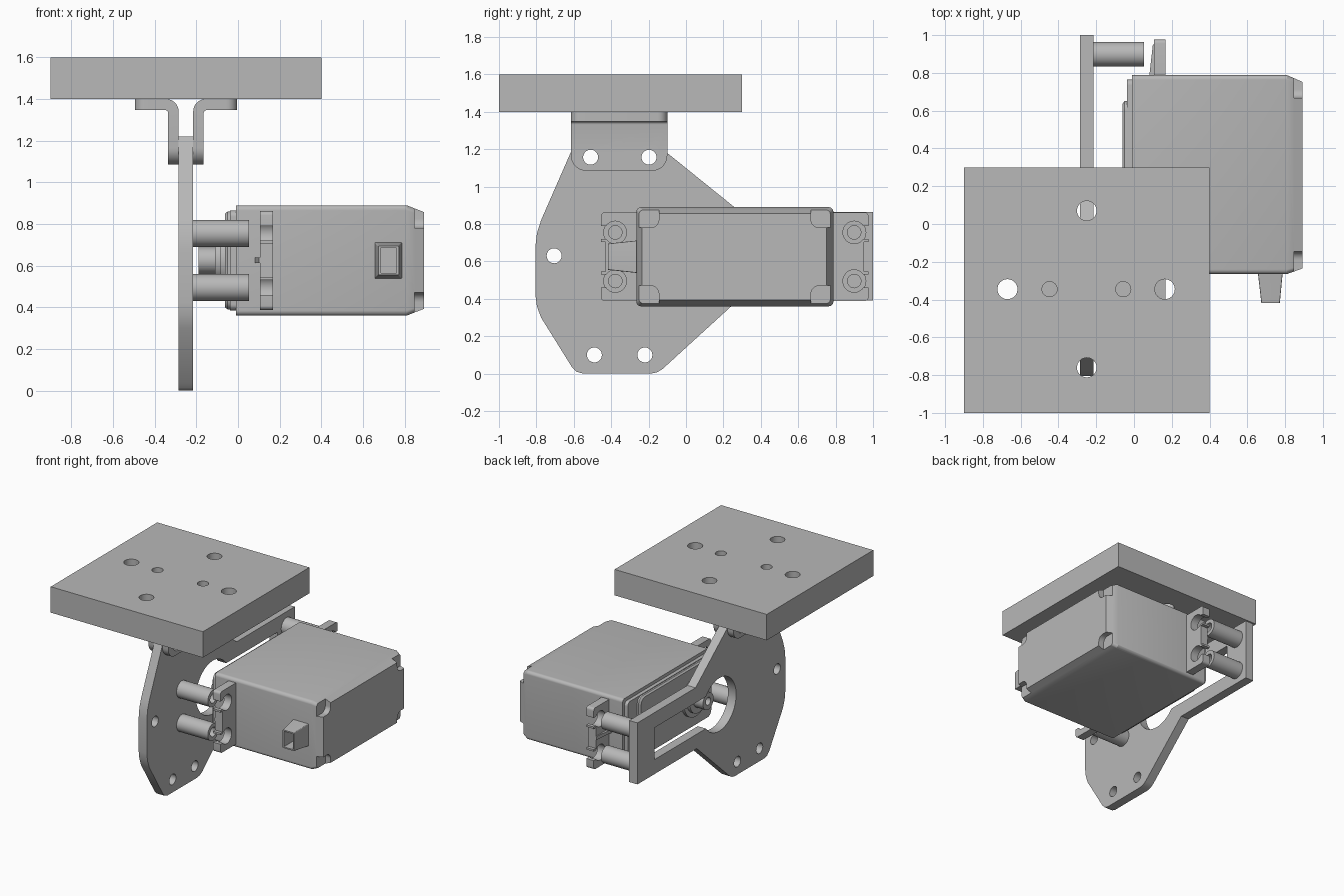
import bpy, bmesh
from math import sin, cos, pi, radians
from mathutils import Matrix

if "Cube" in bpy.data.objects:
    bpy.data.objects.remove(bpy.data.objects["Cube"])

GREY = bpy.data.materials.new("plain grey")
GREY.use_nodes = True
GREY.diffuse_color = (0.48, 0.48, 0.48, 1)
GREY.node_tree.nodes["Principled BSDF"].inputs["Base Color"].default_value = (0.48, 0.48, 0.48, 1)

# Place a point (u, v) at position p along an axis
PLACE = {"x": lambda u, v, p: (p, u, v),
         "y": lambda u, v, p: (u, p, v),
         "z": lambda u, v, p: (u, v, p)}
MID = 0.625  # height of the motor axis


def arc(cu, cv, r, start, end, n=12):
    angles = [radians(start + (end - start) * i / n) for i in range(n + 1)]
    return [(cu + r * cos(a), cv + r * sin(a)) for a in angles]


def circle(cu, cv, r):
    return arc(cu, cv, r, 0, 360, 32)[:-1]


def rounded(u0, u1, v0, v1, r, n=8):
    return (arc(u1 - r, v1 - r, r, 0, 90, n) + arc(u0 + r, v1 - r, r, 90, 180, n)
            + arc(u0 + r, v0 + r, r, 180, 270, n) + arc(u1 - r, v0 + r, r, 270, 360, n))


def finish(name, bm):
    bmesh.ops.remove_doubles(bm, verts=bm.verts, dist=0.0002)
    bmesh.ops.recalc_face_normals(bm, faces=bm.faces)
    mesh = bpy.data.meshes.new(name)
    bm.to_mesh(mesh)
    bm.free()
    mesh.materials.append(GREY)
    obj = bpy.data.objects.new(name, mesh)
    bpy.context.collection.objects.link(obj)
    return obj


def loft(name, axis, sections):
    """Bridge equal outlines given as (position, outline) and cap both ends."""
    bm = bmesh.new()
    rings = [[bm.verts.new(PLACE[axis](u, v, p)) for u, v in pts] for p, pts in sections]
    for a, b in zip(rings, rings[1:]):
        for i in range(len(a)):
            j = (i + 1) % len(a)
            bm.faces.new((a[i], a[j], b[j], b[i]))
    bm.faces.new(rings[0])
    bm.faces.new(rings[-1])
    return finish(name, bm)


def slab(name, axis, p0, p1, loops):
    """Flat plate: first loop is the outline, the others are openings."""
    curve = bpy.data.curves.new(name, "CURVE")
    curve.dimensions, curve.fill_mode = "2D", "BOTH"
    curve.extrude = (p1 - p0) / 2
    for pts in loops:
        spline = curve.splines.new("POLY")
        spline.points.add(len(pts) - 1)
        for point, (u, v) in zip(spline.points, pts):
            point.co = (u, v, 0, 1)
        spline.use_cyclic_u = True
    temp = bpy.data.objects.new(name, curve)
    mesh = temp.to_mesh()
    bm = bmesh.new()
    bm.from_mesh(mesh)
    temp.to_mesh_clear()
    bpy.data.objects.remove(temp)
    bpy.data.curves.remove(curve)
    for v in bm.verts:
        v.co = PLACE[axis](v.co.x, v.co.y, v.co.z + (p0 + p1) / 2)
    return finish(name, bm)


def cut(obj, cutters):
    for c in cutters:
        mod = obj.modifiers.new("cut", "BOOLEAN")
        mod.operation, mod.solver, mod.object = "DIFFERENCE", "EXACT", c
    bpy.context.view_layer.update()
    graph = bpy.context.evaluated_depsgraph_get()
    mesh = bpy.data.meshes.new_from_object(obj.evaluated_get(graph))
    obj.modifiers.clear()
    obj.data = mesh
    for c in cutters:
        bpy.data.objects.remove(c)


def round_edges(obj, test, radius):
    bm = bmesh.new()
    bm.from_mesh(obj.data)
    edges = [e for e in bm.edges if test(e.verts[0].co, e.verts[1].co)]
    bmesh.ops.bevel(bm, geom=edges, offset=radius, segments=8, profile=0.5, affect="EDGES")
    bm.to_mesh(obj.data)
    bm.free()


# Top mounting plate with six holes
slab("top_plate", "z", 1.4, 1.6,
     [[(-0.9, -1), (0.4, -1), (0.4, 0.3), (-0.9, 0.3)],
      circle(-0.25, 0.07, 0.052), circle(-0.25, -0.76, 0.052),
      circle(-0.67, -0.345, 0.053), circle(0.163, -0.345, 0.053),
      circle(-0.447, -0.345, 0.04), circle(-0.057, -0.345, 0.04)])

# Side plate with rounded nose, arm, and keyhole opening for the motor
outline = [(-0.60, 1.22), (-0.775, 0.82), (-0.797, 0.75), (-0.805, 0.68), (-0.805, 0.42),
           (-0.797, 0.36), (-0.775, 0.30), (-0.61, 0.035), (-0.585, 0.01), (-0.55, 0),
           (-0.19, 0), (-0.155, 0.007), (-0.125, 0.025), (0.275, 0.39), (1, 0.39),
           (1, 0.865), (0.29, 0.865), (-0.15, 1.22)]
keyhole = arc(0, MID, 0.205, 37, 323, 32) + [(0.79, MID - 0.123), (0.79, MID + 0.123)]
slab("side_plate", "x", -0.285, -0.215,
     [outline, keyhole, circle(-0.705, 0.63, 0.04)]
     + [circle(y, 0.1, 0.04) for y in (-0.49, -0.22)]
     + [circle(y, 1.157, 0.04) for y in (-0.51, -0.198)])

# Pair of bent angle brackets clamping the side plate
for name, s in (("right_bracket", -1), ("left_bracket", 1)):
    profile = ([(0.035, 1.085)] + arc(0.095, 1.34, 0.06, 180, 90, 8)
               + [(0.245, 1.4), (0.245, 1.347)]
               + arc(0.1, 1.332, 0.015, 90, 180, 4) + [(0.085, 1.085)])
    pts = [(-0.25 + s * d, z) for d, z in profile]
    bracket = loft(name, "y", [(-0.615, pts), (-0.1, pts)])
    tip = -0.25 + s * 0.245
    round_edges(bracket, lambda a, b: max(a.z, b.z) < 1.09 and abs(a.y - b.y) < 0.01, 0.08)
    round_edges(bracket, lambda a, b: abs(a.x - tip) + abs(b.x - tip) < 0.001
                and abs(a.y - b.y) < 0.01, 0.05)
    cut(bracket, [loft("drill", "x", [(-0.6, circle(y, 1.157, 0.04)), (0.1, circle(y, 1.157, 0.04))])
                  for y in (-0.51, -0.198)])

# Motor case with tapered end and four corner pockets
case = rounded(-0.265, 0.788, 0.36, 0.89, 0.025)
case_end = rounded(-0.235, 0.752, 0.393, 0.857, 0.02)
body = loft("motor_case", "x", [(-0.01, case), (0.81, case), (0.893, case_end)])
pockets = []
for y0, y1 in ((-0.5, -0.145), (0.668, 1.0)):
    for z0, z1 in ((0.1, 0.47), (0.78, 1.1)):
        shape = rounded(y0, y1, z0, z1, 0.045)
        pockets.append(loft("pocket", "x", [(0.848, shape), (1, shape)]))
cut(body, pockets)

# Stepped gear cover and output shaft
cover = rounded(-0.25, 0.765, 0.385, 0.865, 0.03)
raised = rounded(-0.23, 0.65, 0.39, 0.86, 0.05)
loft("gear_cover", "x", [(0, cover), (-0.038, cover)])
loft("gear_cover_step", "x", [(-0.03, raised), (-0.05, raised),
                              (-0.062, rounded(-0.22, 0.635, 0.4, 0.85, 0.045))])
loft("output_shaft", "x", [(p, circle(0, MID, r)) for p, r in
     ((-0.05, 0.145), (-0.085, 0.145), (-0.085, 0.11), (-0.11, 0.11),
      (-0.11, 0.065), (-0.19, 0.065), (-0.19, 0.03), (-0.13, 0.03))])

# Mounting ears with open screw slots, ribs and hollow standoffs
half = ([(0.165, 0), (0.165, 0.08), (0.19, 0.08), (0.19, 0.095)]
        + arc(0.113, 0.13, 0.06, -36, -324, 28)
        + [(0.19, 0.165)] + arc(0.17, 0.217, 0.02, 0, 90, 5) + [(0, 0.237)])
ear = half + [(d, -z) for d, z in reversed(half[1:])]
for name, base, s in (("front", -0.265, -1), ("back", 0.786, 1)):
    slab(name + "_ear", "x", 0.105, 0.168, [[(base + s * d, MID + z) for d, z in ear]])
    rib = [(0.08, base - s * 0.01), (0.11, base - s * 0.01),
           (0.11, base + s * 0.165), (0.1, base + s * 0.165)]
    loft(name + "_rib", "z", [(MID - 0.013, rib), (MID + 0.013, rib)])
    for level, z in (("lower", -0.13), ("upper", 0.13)):
        loft(f"{name}_{level}_standoff", "x",
             [(p, circle(base + s * 0.113, MID + z, r)) for p, r in
              ((-0.22, 0.065), (0.052, 0.065), (0.052, 0.036), (-0.2, 0.036))])

# Hollow tapered cable socket on the front
loft("cable_socket", "y",
     [(-0.25, rounded(0.655, 0.788, 0.537, 0.713, 0.005)),
      (-0.418, rounded(0.674, 0.772, 0.555, 0.695, 0.005)),
      (-0.418, rounded(0.684, 0.762, 0.565, 0.685, 0.004)),
      (-0.3, rounded(0.684, 0.762, 0.565, 0.685, 0.004))])

# Smooth the round walls, keep edges sharp
bpy.ops.object.select_all(action="DESELECT")
for obj in bpy.context.collection.objects:
    if obj.type == "MESH" and GREY.name in obj.data.materials:
        obj.select_set(True)
        bpy.context.view_layer.objects.active = obj
bpy.ops.object.shade_smooth_by_angle(angle=radians(25))
